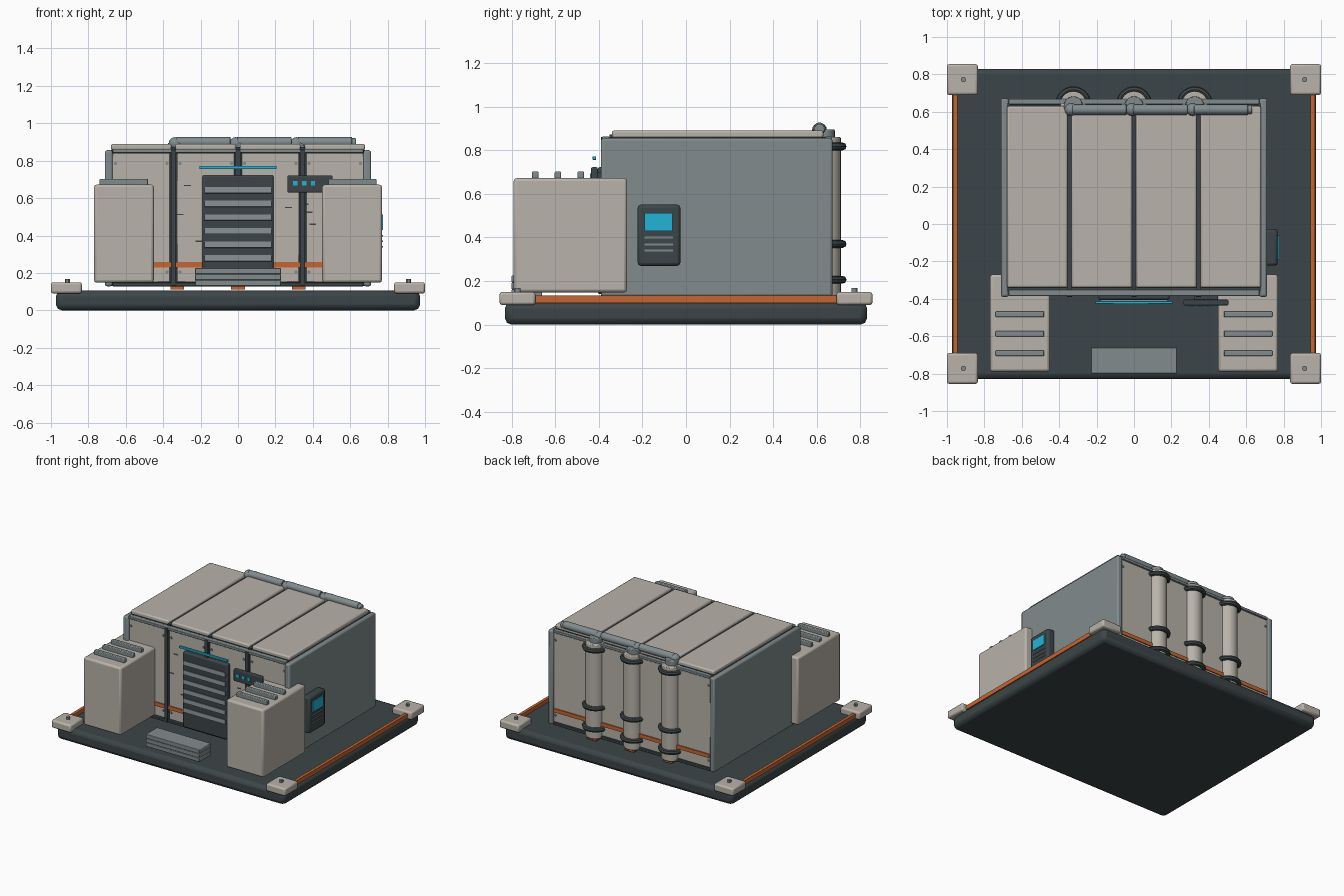
import bpy
from math import pi

if "Cube" in bpy.data.objects:
    bpy.data.objects.remove(bpy.data.objects["Cube"])

def mat(name, r, g, b):
    m = bpy.data.materials.new(name)
    m.diffuse_color = (r, g, b, 1)
    m.use_nodes = True
    m.node_tree.nodes["Principled BSDF"].inputs["Base Color"].default_value = m.diffuse_color
    return m

CREAM = mat("cream", .48, .45, .40)
DARK = mat("dark", .045, .06, .065)
GREY = mat("grey", .22, .26, .27)
ORANGE = mat("orange", .57, .13, .03)
CYAN = mat("cyan", .015, .46, .68)

def finish(o, name, m, bevel=0, seg=2):
    o.name = name
    o.data.materials.append(m)
    if bevel:
        b = o.modifiers.new("bevel", 'BEVEL')
        b.width, b.segments = bevel, seg
    bpy.ops.object.shade_smooth_by_angle(angle=pi / 6)
    return o

def box(name, x, y, z, m, bevel=0, seg=2, tilt=0):
    """Box from (min, max) ranges on each axis."""
    c = [(a + b) / 2 for a, b in (x, y, z)]
    bpy.ops.mesh.primitive_cube_add(size=1, location=c)
    o = bpy.context.object
    o.scale = [b - a for a, b in (x, y, z)]
    bpy.ops.object.transform_apply(location=False, rotation=False, scale=True)
    o.rotation_euler.x = tilt
    return finish(o, name, m, bevel, seg)

def cyl(name, loc, r, h, m, axis='z', bevel=0, sides=24):
    rot = {'z': (0, 0, 0), 'x': (0, pi / 2, 0), 'y': (pi / 2, 0, 0)}[axis]
    bpy.ops.mesh.primitive_cylinder_add(vertices=sides, radius=r, depth=h, location=loc, rotation=rot)
    return finish(bpy.context.object, name, m, bevel)

def span(s, a, b):
    """Range a..b mirrored to side s."""
    return (a, b) if s > 0 else (-b, -a)

# base slab with corner blocks and edge strips
box("base_slab", (-.973, .973), (-.83, .83), (0, .105), DARK, .03, 2)
for s in (-1, 1):
    box("edge_strip", span(s, .945, .967), (-.70, .70), (.10, .133), ORANGE)
    for t in (-1, 1):
        box("corner_block", span(s, .835, 1), span(t, .69, .855), (.09, .15), CREAM, .012)
        cyl("corner_bolt", (s * .912, t * .772, .158), .014, .02, GREY, sides=12)

# housing core, side walls, top and bottom rails
box("housing_core", (-.68, .68), (-.355, .645), (.13, .858), DARK)
for s in (-1, 1):
    box("side_wall", span(s, .67, .712), (-.39, .672), (.128, .856), GREY, .012)
for name, y in (("front_rail", (-.385, -.35)), ("back_rail", (.64, .668))):
    box(name, (-.67, .67), y, (.842, .862), GREY, .004)
    box(name + "_lower", (-.67, .67), y, (.128, .148), DARK, .004)

# wall panels with corner bolts, and roof panels
for i in range(4):
    x = -.5175 + i * .345
    for s, y in ((-1, (-.372, -.35)), (1, (.64, .66))):
        box("wall_panel", (x - .155, x + .155), y, (.15, .84), CREAM, .005)
        face = -.372 if s < 0 else .66
        for dx in (-.138, .138):
            for z in (.205, .785):
                cyl("panel_bolt", (x + dx, face, z), .009, .014, GREY, 'y', sides=8)
    box("roof_panel", (x - .162, x + .162), (-.34, .63), (.856, .89), CREAM, .01)
for x in (-.345, 0, .345):
    box("front_seam", (x - .014, x + .014), (-.39, -.35), (.13, .86), DARK, .003)
    box("back_seam", (x - .014, x + .014), (.64, .672), (.13, .86), DARK, .003)
    box("roof_seam", (x - .012, x + .012), (-.35, .64), (.855, .872), DARK)

# orange bands front and back
box("front_band", (-.665, .665), (-.38, -.36), (.228, .257), ORANGE)
box("back_band", (-.665, .665), (.65, .668), (.228, .257), ORANGE)

# small marks on the front panels
for x, z in ((-.27, .667), (-.31, .513), (-.21, .369), (.27, .55), (.36, .567), (.38, .524), (.40, .46)):
    box("panel_mark", (x - .018, x + .018), (-.375, -.36), (z - .003, z + .003), DARK)

# front shutter with slats and light bar
box("shutter_frame", (-.19, .19), (-.405, -.36), (.14, .722), DARK, .01)
for i in range(6):
    z = .278 + i * .0728
    box("shutter_slat", (-.18, .18), (-.415, -.40), (z - .016, z + .016), GREY, tilt=-.15)
box("light_bar", (-.207, .207), (-.428, -.412), (.755, .772), CYAN, .003)

# front indicator panel
box("indicator_panel", (.265, .505), (-.435, -.405), (.63, .722), DARK, .006)
box("indicator_mount", (.32, .45), (-.41, -.36), (.65, .70), DARK)
for x in (.305, .353, .401):
    box("indicator_light", (x - .012, x + .012), (-.441, -.43), (.668, .692), CYAN)

# entry step stack
for i in range(3):
    z = .13 + i * .032
    box("step", (-.23, .23), (-.80, -.66), (z, z + .031), GREY, .004)

# side pods with top fins
for s in (-1, 1):
    box("pod", span(s, .45, .77), (-.79, -.27), (.148, .672), CREAM, .014)
    for y in (-.483, -.587, -.691):
        box("pod_fin", span(s, .48, .74), (y - .015, y + .015), (.668, .702), GREY, .005)

# side control terminal
box("terminal", (.70, .768), (-.222, -.026), (.27, .55), DARK, .014)
box("terminal_screen", (.76, .775), (-.19, -.062), (.43, .512), CYAN)
for z in (.40, .368, .34):
    box("terminal_key_row", (.76, .774), (-.19, -.06), (z - .004, z + .004), GREY)

# back pipes with clamps, collars, orange feet and roof tubes
for x in (-.325, 0, .325):
    cyl("pipe", (x, .64, .495), .07, .73, CREAM, bevel=.006)
    cyl("pipe_collar", (x, .632, .87), .05, .05, GREY, bevel=.005)
    box("pipe_foot", (x - .037, x + .037), (.60, .69), (.112, .14), ORANGE)
    for z in (.206, .37, .817):
        bpy.ops.mesh.primitive_torus_add(major_segments=32, minor_segments=8, major_radius=.078,
                                         minor_radius=.018, location=(x, .64, z))
        finish(bpy.context.object, "pipe_clamp", DARK)
    cyl("roof_tube", (x + .14, .612, .899), .028, .29, GREY, 'x', bevel=.004, sides=16)
    bpy.ops.mesh.primitive_uv_sphere_add(segments=16, ring_count=8, radius=.034, location=(x - .012, .612, .892))
    finish(bpy.context.object, "tube_elbow", GREY)
cyl("tube_end", (.612, .612, .896), .024, .04, GREY, 'x', bevel=.006, sides=16)
